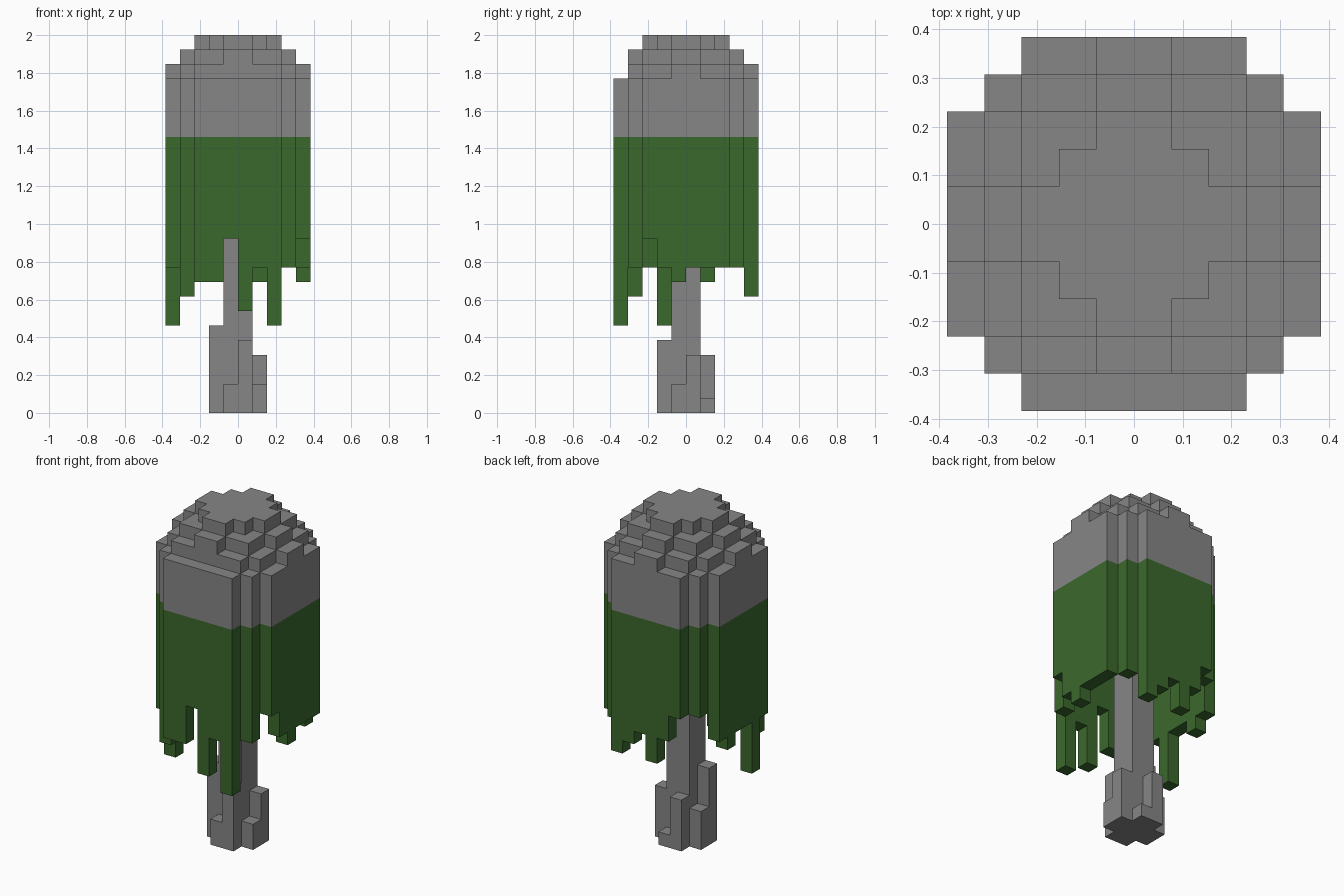
import bpy, bmesh
from mathutils import Vector

if "Cube" in bpy.data.objects:
    bpy.data.objects.remove(bpy.data.objects["Cube"])

UNIT = 2 / 26          # one block
CEILING = 22           # inside of the hollow crown
LEAF_TOP = 19          # colour change on the crown


def make_material(name, rgb):
    m = bpy.data.materials.new(name)
    m.use_nodes = True
    m.diffuse_color = (*rgb, 1)
    m.node_tree.nodes["Principled BSDF"].inputs["Base Color"].default_value = (*rgb, 1)
    return m


grey = make_material("grey", (0.24, 0.24, 0.24))
green = make_material("leaf green", (0.044, 0.14, 0.026))


def build_blocks(name, columns, materials, paint):
    """Mesh the exposed sides of block columns {(x, y): (bottom, top)}."""
    cells = {(x, y, z) for (x, y), (lo, hi) in columns.items() for z in range(lo, hi)}
    bm = bmesh.new()
    for c in cells:
        for axis in range(3):
            for sign in (-1, 1):
                n = [0, 0, 0]
                n[axis] = sign
                if (c[0] + n[0], c[1] + n[1], c[2] + n[2]) in cells:
                    continue
                u, v = Vector((0, 0, 0)), Vector((0, 0, 0))
                u[(axis + 1) % 3] = 0.5
                v[(axis + 2) % 3] = 0.5 * sign
                mid = Vector(c) + Vector((0.5, 0.5, 0.5)) + Vector(n) * 0.5
                ring = (mid - u - v, mid + u - v, mid + u + v, mid - u + v)
                f = bm.faces.new([bm.verts.new(p * UNIT) for p in ring])
                f.material_index = paint(c[2])
    bmesh.ops.remove_doubles(bm, verts=bm.verts, dist=UNIT / 100)
    bmesh.ops.dissolve_limit(bm, angle_limit=0.01, verts=bm.verts, edges=bm.edges,
                             delimit={'MATERIAL'})
    mesh = bpy.data.meshes.new(name)
    bm.to_mesh(mesh)
    bm.free()
    for m in materials:
        mesh.materials.append(m)
    obj = bpy.data.objects.new(name, mesh)
    bpy.context.collection.objects.link(obj)


def ring_index(k):
    return k if k >= 0 else -k - 1


def dome_top(x, y):
    i, j = ring_index(x), ring_index(y)
    big, small = max(i, j), min(i, j)
    if i + j <= 2:
        return 26
    if big <= 2 or (big, small) == (3, 0):
        return 25
    if (big == 3 and small < 3) or (big == 4 and small == 0 and y != -5):
        return 24
    return 23


# Ragged lower edge of the hanging leaves, one height per rim column
drips = {(-4, -4): 8, (3, -4): 10, (3, 3): 10, (-4, 3): 12}
front = (9, 9, 12, 7, 10, 6)
back = (12, 10, 8, 10, 9, 8)
right = (12, 10, 9, 10, 10, 10)
left = (10, 6, 10, 10, 9, 10)
for k in range(6):
    drips[k - 3, -5] = front[k]
    drips[k - 3, 4] = back[k]
    drips[4, k - 3] = right[k]
    drips[-5, k - 3] = left[k]

# Hollow domed crown
crown = {}
for x in range(-5, 5):
    for y in range(-5, 5):
        if ring_index(x) + ring_index(y) <= 6:
            crown[x, y] = (drips.get((x, y), CEILING), dome_top(x, y))
build_blocks("leaf_crown", crown, [grey, green], lambda z: int(z < LEAF_TOP))

# Trunk with uneven roots around its foot
trunk = {(x, y): (0, CEILING) for x in (-1, 0) for y in (-1, 0)}
roots = {(-1, -2): 2, (0, -2): 5, (1, -1): 2, (1, 0): 4,
         (0, 1): 1, (-1, 1): 4, (-2, 0): 3, (-2, -1): 6}
for spot, height in roots.items():
    trunk[spot] = (0, height)
build_blocks("trunk", trunk, [grey], lambda z: 0)
